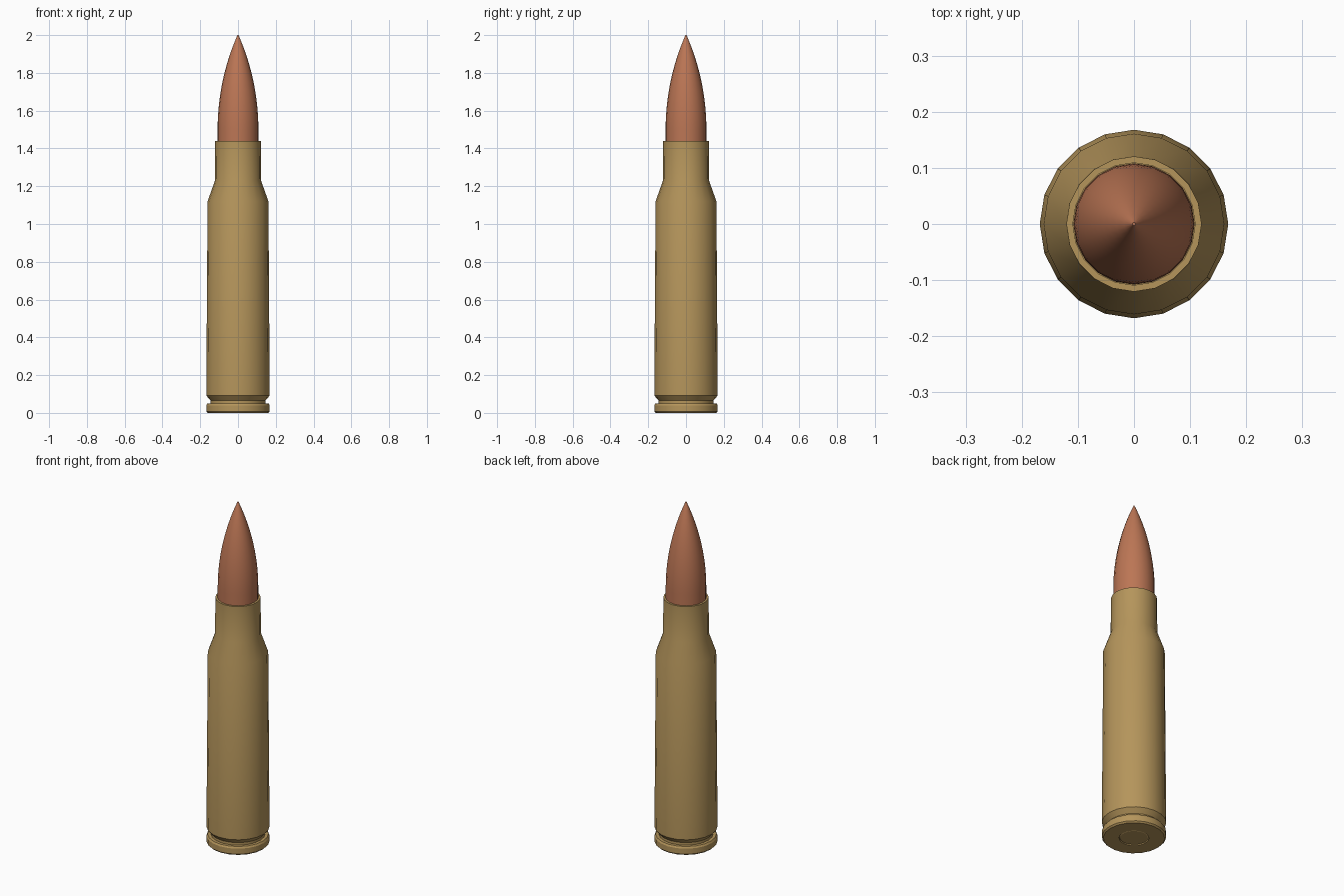
import bpy
import bmesh
import math

cube = bpy.data.objects.get("Cube")
if cube:
    bpy.data.objects.remove(cube, do_unlink=True)

SIDES = 20


def material(name, rgb):
    m = bpy.data.materials.new(name)
    m.use_nodes = True
    m.diffuse_color = (*rgb, 1)
    m.node_tree.nodes["Principled BSDF"].inputs["Base Color"].default_value = (*rgb, 1)
    return m


def lathe(name, profile, mat, sharp=25):
    """Revolve (radius, height) points about z; radius 0 closes to a single point."""
    bm = bmesh.new()
    rings = []
    for r, z in profile:
        n = SIDES if r > 0 else 1
        rings.append([bm.verts.new((r * math.cos(math.tau * i / n),
                                    r * math.sin(math.tau * i / n), z))
                      for i in range(n)])
    for a, b in zip(rings, rings[1:]):
        for i in range(SIDES):
            j = (i + 1) % SIDES
            if len(a) == 1:
                bm.faces.new((a[0], b[j], b[i]))
            elif len(b) == 1:
                bm.faces.new((a[i], a[j], b[0]))
            else:
                bm.faces.new((a[i], a[j], b[j], b[i]))
    bmesh.ops.recalc_face_normals(bm, faces=bm.faces)
    mesh = bpy.data.meshes.new(name)
    bm.to_mesh(mesh)
    bm.free()
    mesh.materials.append(mat)
    obj = bpy.data.objects.new(name, mesh)
    bpy.context.collection.objects.link(obj)
    bpy.ops.object.select_all(action='DESELECT')
    obj.select_set(True)
    bpy.context.view_layer.objects.active = obj
    bpy.ops.object.shade_smooth_by_angle(angle=math.radians(sharp))
    return obj


brass = material("brass", (0.46, 0.30, 0.105))
copper = material("copper", (0.50, 0.18, 0.09))

# Case: base with primer pocket, rim, extractor groove, body, shoulder, neck, mouth
lathe("case", [
    (0, 0.008), (0.078, 0.008), (0.078, 0),
    (0.160, 0), (0.168, 0.008), (0.168, 0.04), (0.162, 0.05),
    (0.145, 0.05), (0.145, 0.065), (0.168, 0.092), (0.168, 0.10),
    (0.161, 1.12), (0.122, 1.23), (0.1205, 1.44),
    (0.109, 1.44), (0.109, 1.30), (0, 1.30)], brass)

# Primer: slightly domed disc in the pocket
lathe("primer", [(0, 0.002), (0.070, 0.002), (0.076, 0.005), (0.076, 0.012), (0, 0.012)], brass)

# Bullet: straight shank, then a circular-arc ogive to a fine tip
SHANK, START, LENGTH, TIP = 0.108, 1.50, 0.50, 0.003
drop = SHANK - TIP
radius = (LENGTH ** 2 + drop ** 2) / (2 * drop)
steps = 14
ogive = []
for k in range(steps + 1):
    t = LENGTH * k / steps
    ogive.append((SHANK - radius + math.sqrt(radius ** 2 - t ** 2), START + t))
lathe("bullet", [(0, 1.31), (SHANK, 1.31)] + ogive + [(0, START + LENGTH)], copper)
